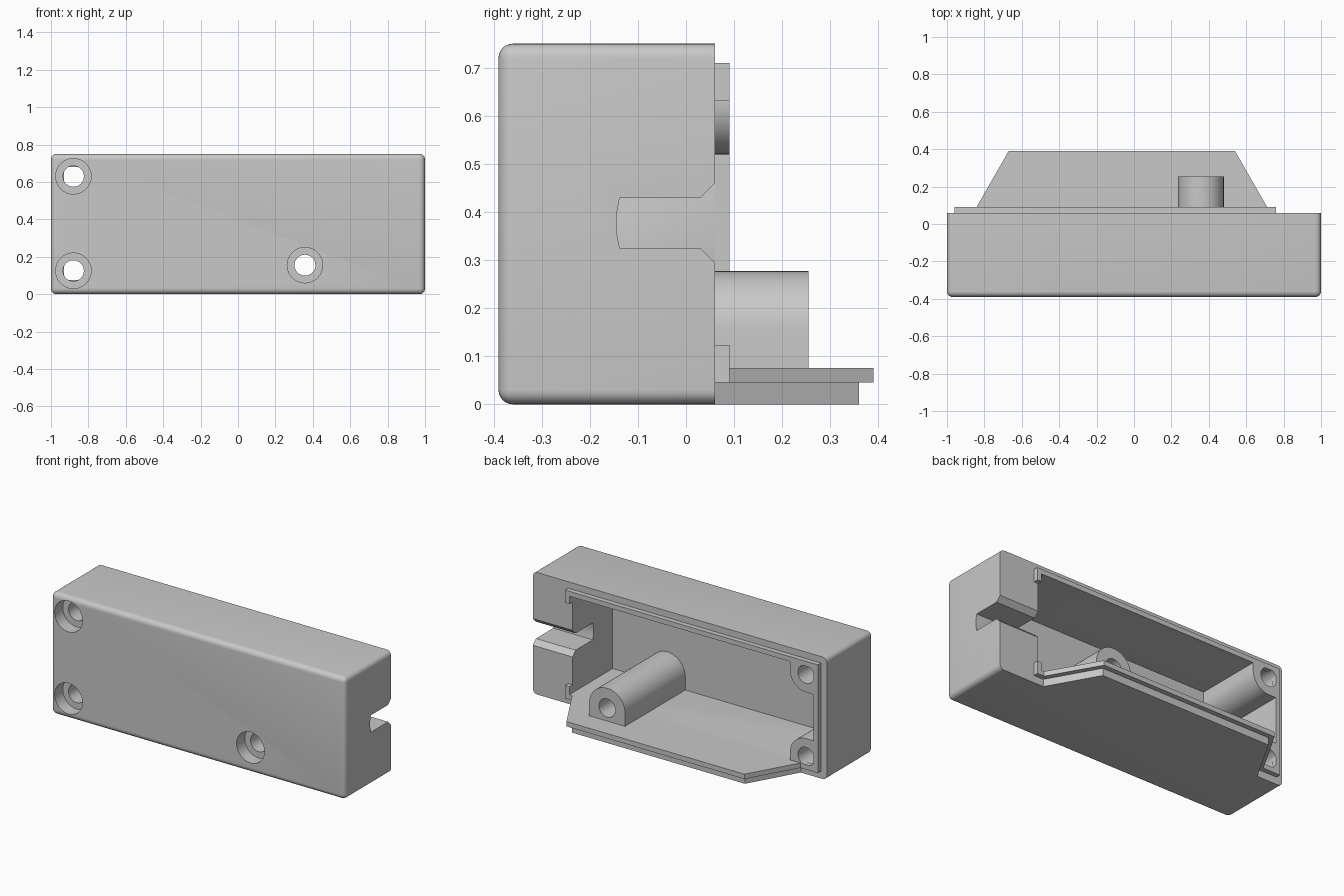
import bpy, bmesh
from math import cos, sin, pi

cube = bpy.data.objects.get("Cube")
if cube:
    bpy.data.objects.remove(cube, do_unlink=True)

grey = bpy.data.materials.new("light_grey_plastic")
grey.use_nodes = True
COLOR = (0.58, 0.58, 0.58, 1)
grey.diffuse_color = COLOR
grey.node_tree.nodes["Principled BSDF"].inputs["Base Color"].default_value = COLOR

# Main levels
FRONT, BACK, LIP_BACK = -0.39, 0.06, 0.09
HEIGHT, INNER = 0.75, -0.33
FLOOR, CEILING, X0, X1 = 0.075, 0.68, -0.93, 0.73
STEP = 0.045


def add_object(name, bm):
    bmesh.ops.recalc_face_normals(bm, faces=bm.faces)
    mesh = bpy.data.meshes.new(name)
    bm.to_mesh(mesh)
    bm.free()
    mesh.materials.append(grey)
    obj = bpy.data.objects.new(name, mesh)
    bpy.context.collection.objects.link(obj)
    return obj


def prism(name, profile, axis, start, end):
    """Extrude a closed 2D profile along the given axis."""
    place = {"x": lambda a, b: (start, a, b),
             "y": lambda a, b: (a, start, b),
             "z": lambda a, b: (a, b, start)}[axis]
    bm = bmesh.new()
    face = bm.faces.new([bm.verts.new(place(a, b)) for a, b in profile])
    new = bmesh.ops.extrude_face_region(bm, geom=[face])["geom"]
    shift = [(end - start) * (axis == k) for k in "xyz"]
    bmesh.ops.translate(bm, vec=shift, verts=[g for g in new if isinstance(g, bmesh.types.BMVert)])
    return add_object(name, bm)


def arc(cx, cz, r, a0, a1, n):
    return [(cx + r * cos(a0 + (a1 - a0) * i / n), cz + r * sin(a0 + (a1 - a0) * i / n))
            for i in range(n + 1)]


def rect(a0, a1, b0, b1):
    return [(a0, b0), (a1, b0), (a1, b1), (a0, b1)]


def cut(obj, cutter):
    mod = obj.modifiers.new("cut", "BOOLEAN")
    mod.operation = "DIFFERENCE"
    mod.solver = "EXACT"
    mod.object = cutter
    bpy.context.view_layer.objects.active = obj
    bpy.ops.object.modifier_apply(modifier=mod.name)


# Case: block rounded everywhere except around the open back
bm = bmesh.new()
bmesh.ops.create_cube(bm, size=1)
for v in bm.verts:
    v.co = (v.co.x * 2, FRONT if v.co.y < 0 else BACK, (v.co.z + 0.5) * HEIGHT)
edges = [e for e in bm.edges if min(v.co.y for v in e.verts) < 0]
bmesh.ops.bevel(bm, geom=edges, offset=0.03, segments=6, profile=0.5, affect="EDGES")
case = add_object("case", bm)

# Cavity and cable slot
cavity = prism("cavity_cutter", rect(X0, X1, FLOOR, CEILING), "y", INNER, 0.2)
mid = 0.377
half = [(0.1, 0.082), (BACK, 0.082), (0.03, 0.052), (-0.138, 0.052), (-0.143, 0.026)]
slot_profile = ([(y, mid + h) for y, h in half] + [(-0.145, mid)]
                + [(y, mid - h) for y, h in reversed(half)])
slot = prism("slot_cutter", slot_profile, "x", 0.68, 1.1)
cutters = [cavity, slot]
for c in cutters:
    cut(case, c)

# Screw bosses: two in the end corners, one tall arch on the floor
LOW, HIGH, HOLE_X = 0.125, 0.63, -0.88
corner = [(X0, FLOOR), (-0.77, FLOOR)] + arc(HOLE_X, LOW, 0.11, 0, pi / 2, 12) + [(X0, 0.235)]
flipped = [(x, FLOOR + CEILING - z) for x, z in corner]
arch_x, arch_z, arch_r = 0.358, 0.155, 0.122
arch = ([(arch_x - arch_r, FLOOR), (arch_x + arch_r, FLOOR)]
        + arc(arch_x, arch_z, arch_r, 0, pi, 24))
bosses = [
    (prism("lower_corner_boss", corner, "y", INNER, LIP_BACK), HOLE_X, LOW),
    (prism("upper_corner_boss", flipped, "y", INNER, LIP_BACK), HOLE_X, HIGH),
    (prism("tall_boss", arch, "y", INNER, 0.255), arch_x, arch_z),
]

# Counterbored screw holes through the front wall and bosses
for boss, x, z in bosses:
    for radius, end in ((0.056, 0.5), (0.095, -0.31)):
        circle = arc(x, z, radius, 0, 2 * pi, 32)[:-1]
        hole = prism("hole_cutter", circle, "y", -0.5, end)
        cut(case, hole)
        cut(boss, hole)
        cutters.append(hole)
for c in cutters:
    bpy.data.objects.remove(c, do_unlink=True)

# Locating lip around the opening, with short hooks at the slotted end
HOOK, LX0, LX1, LTOP = 0.078, -0.96, 0.76, 0.71
lip_profile = [(LX1, STEP), (LX0, STEP), (LX0, LTOP), (LX1, LTOP),
               (LX1, LTOP - HOOK), (X1, LTOP - HOOK), (X1, CEILING), (X0, CEILING),
               (X0, FLOOR), (X1, FLOOR), (X1, STEP + HOOK), (LX1, STEP + HOOK)]
lip = prism("locating_lip", lip_profile, "y", BACK, LIP_BACK)

# Floor extension: tapered plate with a slightly larger step on top
lower = [(-0.823, BACK), (0.693, BACK), (0.523, 0.36), (-0.653, 0.36)]
upper = [(-0.842, LIP_BACK), (0.712, LIP_BACK), (0.54, 0.39), (-0.67, 0.39)]
plate = prism("floor_extension", lower, "z", 0, STEP)
step = prism("floor_extension_step", upper, "z", STEP, FLOOR)

# Smooth the rounded parts, keep hard edges crisp
bpy.ops.object.select_all(action="DESELECT")
for obj in [case, lip, plate, step] + [b[0] for b in bosses]:
    obj.select_set(True)
bpy.context.view_layer.objects.active = case
bpy.ops.object.shade_smooth_by_angle(angle=pi / 6)
